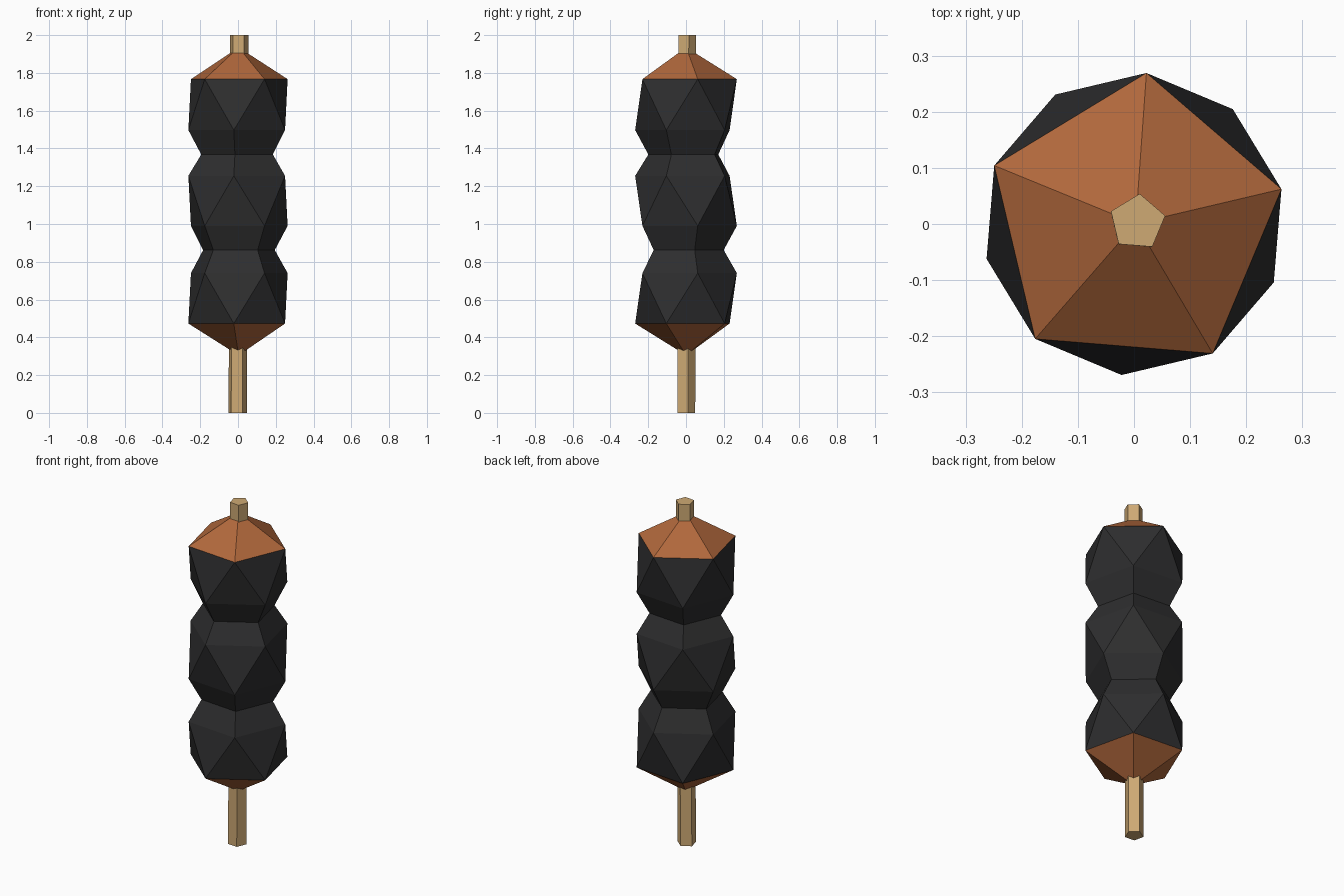
import bpy, bmesh, math

if "Cube" in bpy.data.objects:
    bpy.data.objects.remove(bpy.data.objects["Cube"])

START = math.radians(85.3)   # direction of the first pentagon corner
HALF = math.radians(36)      # half step, used by the twisted rings


def material(name, rgb):
    m = bpy.data.materials.new(name)
    m.diffuse_color = (*rgb, 1)
    m.use_nodes = True
    m.node_tree.nodes["Principled BSDF"].inputs["Base Color"].default_value = m.diffuse_color
    return m


black = material("black coating", (0.027, 0.027, 0.028))
brown = material("warm brown", (0.44, 0.138, 0.045))
wood = material("pale wood", (0.62, 0.40, 0.175))


def ring(bm, r, z, twist=0, cx=0.0, cy=0.0):
    """Five corners; a twisted ring is turned half a step."""
    out = []
    for i in range(5):
        a = START + i * 2 * HALF + twist * HALF
        out.append(bm.verts.new((cx + r * math.cos(a), cy + r * math.sin(a), z)))
    return out


def finish(bm, name, mats):
    bmesh.ops.recalc_face_normals(bm, faces=bm.faces)
    me = bpy.data.meshes.new(name)
    bm.to_mesh(me)
    bm.free()
    for m in mats:
        me.materials.append(m)
    ob = bpy.data.objects.new(name, me)
    bpy.context.collection.objects.link(ob)
    return ob


# Three joined faceted balls: radius, height, twist of each ring
profile = [(0.27, 1.767, 0), (0.27, 1.497, 1), (0.2, 1.368, 1), (0.27, 1.255, 1),
           (0.27, 0.99, 0), (0.2, 0.862, 0), (0.27, 0.74, 0), (0.27, 0.473, 1)]
bm = bmesh.new()
rings = [ring(bm, *p) for p in profile]
for k in range(len(rings) - 1):
    a, b = rings[k], rings[k + 1]
    ta, tb = profile[k][2], profile[k + 1][2]
    for i in range(5):
        j = (i + 1) % 5
        if ta == tb:                                  # straight band
            bm.faces.new((a[i], a[j], b[j], b[i]))
        elif tb:                                      # zigzag, lower ring twisted
            bm.faces.new((a[i], a[j], b[i]))
            bm.faces.new((a[j], b[j], b[i]))
        else:                                         # zigzag, upper ring twisted
            bm.faces.new((a[i], b[j], b[i]))
            bm.faces.new((a[i], a[j], b[j]))

# Brown pointed ends
for end, z in ((rings[0], 1.935), (rings[-1], 0.305)):
    tip = bm.verts.new((0.003, 0.001, z))
    for i in range(5):
        f = bm.faces.new((end[i], end[(i + 1) % 5], tip))
        f.material_index = 1
finish(bm, "skewered_balls", [black, brown])

# Five-sided stick, leaning very slightly
bm = bmesh.new()
low = ring(bm, 0.051, 0, 0, -0.003, -0.002)
high = ring(bm, 0.051, 2, 0, 0.006, 0.003)
bm.faces.new(low)
bm.faces.new(high)
for i in range(5):
    j = (i + 1) % 5
    bm.faces.new((low[i], low[j], high[j], high[i]))
finish(bm, "stick", [wood])
